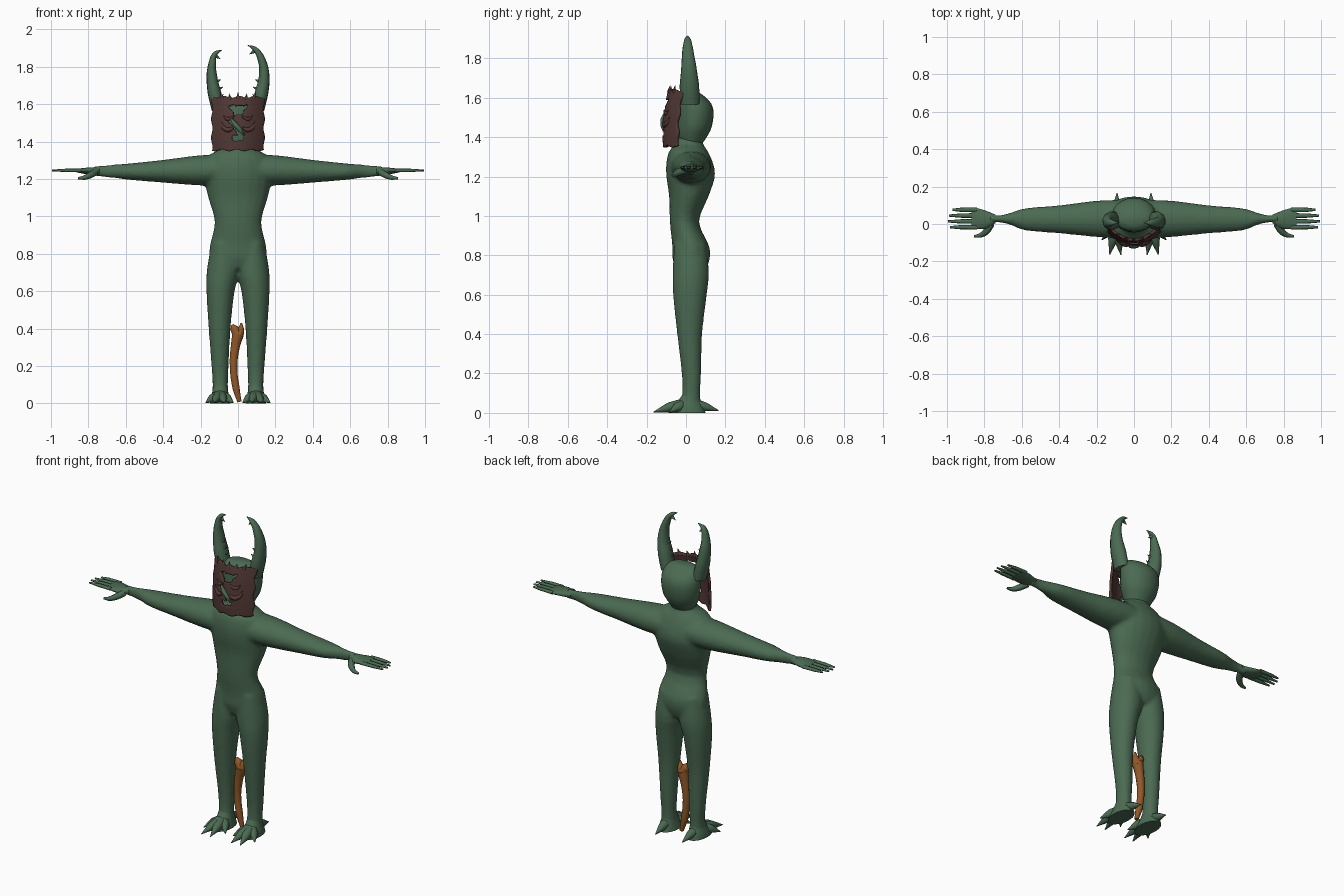
import bpy, bmesh, math
from mathutils import Vector

start = bpy.data.objects.get("Cube")
if start:
    bpy.data.objects.remove(start, do_unlink=True)


def material(name, rgb):
    m = bpy.data.materials.new(name)
    m.use_nodes = True
    m.diffuse_color = (*rgb, 1)
    m.node_tree.nodes["Principled BSDF"].inputs["Base Color"].default_value = (*rgb, 1)
    return m


GREEN = material("moss green", (0.07, 0.145, 0.085))
BROWN = material("dark brown", (0.085, 0.04, 0.036))
ORANGE = material("burnt orange", (0.29, 0.1, 0.022))


def add_object(name, mesh, mat, angle=60):
    ob = bpy.data.objects.new(name, mesh)
    bpy.context.collection.objects.link(ob)
    mesh.materials.clear()
    mesh.materials.append(mat)
    bpy.ops.object.select_all(action="DESELECT")
    ob.select_set(True)
    bpy.context.view_layer.objects.active = ob
    bpy.ops.object.shade_smooth_by_angle(angle=math.radians(angle))
    return ob


def finish(bm, name, mat, angle=60):
    bmesh.ops.recalc_face_normals(bm, faces=bm.faces[:])
    mesh = bpy.data.meshes.new(name)
    bm.to_mesh(mesh)
    bm.free()
    return add_object(name, mesh, mat, angle)


def resample(rows, steps):
    """Catmull-Rom smoothing of a list of rows."""
    out = []
    for i in range(len(rows) - 1):
        p = [rows[max(i - 1, 0)], rows[i], rows[i + 1], rows[min(i + 2, len(rows) - 1)]]
        for k in range(steps):
            t = k / steps
            out.append([b + t * ((c - a) + t * ((2 * a - 5 * b + 4 * c - d)
                        + t * (3 * (b - c) + d - a))) / 2 if k else b
                        for a, b, c, d in zip(*p)])
            if k:
                out[-1] = [b + 0.5 * t * (c - a + t * (2 * a - 5 * b + 4 * c - d
                           + t * (3 * (b - c) + d - a))) for a, b, c, d in zip(*p)]
    return out + [list(rows[-1])]


def loft(bm, rows, axis, side=1, sides=20, steps=3):
    """Oval rings; row = position on axis, then min/max of the other two directions."""
    rings = []
    for t, a0, a1, b0, b1 in resample(rows, steps):
        ring = []
        for k in range(sides):
            ang = math.tau * k / sides
            a = (a0 + a1) / 2 + (a1 - a0) / 2 * math.cos(ang)
            b = (b0 + b1) / 2 + (b1 - b0) / 2 * math.sin(ang)
            co = (t, a, b) if axis == "x" else (a, b, t)
            ring.append(bm.verts.new((co[0] * side, co[1], co[2])))
        rings.append(ring)
    for low, high in zip(rings, rings[1:]):
        for k in range(sides):
            n = (k + 1) % sides
            bm.faces.new((low[k], low[n], high[n], high[k]))
    bm.faces.new(rings[0])
    bm.faces.new(rings[-1])


def tube(name, points, mat, stretch=(1, 1, 1), sides=2):
    """Tapered sweep; each point = x, y, z, radius."""
    curve = bpy.data.curves.new(name, "CURVE")
    curve.dimensions = "3D"
    curve.bevel_depth = 1
    curve.bevel_resolution = sides
    curve.resolution_u = 4
    curve.use_fill_caps = True
    spline = curve.splines.new("BEZIER")
    spline.bezier_points.add(len(points) - 1)
    origin = Vector(points[0][:3])
    for bp, (x, y, z, r) in zip(spline.bezier_points, points):
        bp.co = Vector((x, y, z)) - origin
        bp.radius = r
        bp.handle_left_type = bp.handle_right_type = "AUTO"
    helper = bpy.data.objects.new(name, curve)
    bpy.context.collection.objects.link(helper)
    deps = bpy.context.evaluated_depsgraph_get()
    mesh = bpy.data.meshes.new_from_object(helper.evaluated_get(deps))
    bpy.data.objects.remove(helper, do_unlink=True)
    for v in mesh.vertices:
        v.co = Vector([c * s for c, s in zip(v.co, stretch)]) + origin
    mesh.name = name
    return add_object(name, mesh, mat)


# Body: torso, legs and arms fused into one skin
TORSO = [(0.72, -.12, .12, -.05, .1), (0.78, -.152, .152, -.068, .12),
         (0.85, -.15, .15, -.07, .117), (0.97, -.125, .125, -.082, .066),
         (1.1, -.16, .16, -.086, .115), (1.2, -.18, .18, -.1, .147),
         (1.27, -.18, .18, -.1, .137), (1.33, -.15, .15, -.085, .11),
         (1.37, -.08, .08, -.05, .085), (1.43, -.07, .07, -.03, .08)]
LEG = [(0.86, .02, .14, -.06, .1), (0.72, -.01, .166, -.068, .117), (0.6, .018, .169, -.066, .106),
       (0.4, .04, .157, -.045, .082), (0.2, .05, .142, -.022, .077),
       (0.1, .054, .136, -.02, .072), (0.03, .05, .14, -.035, .075)]
ARM = [(0.05, -.08, .13, 1.17, 1.33), (0.2, -.07, .125, 1.165, 1.327),
       (0.4, -.05, .1, 1.18, 1.302), (0.58, -.035, .085, 1.195, 1.283),
       (0.66, -.005, .06, 1.205, 1.277), (0.73, .01, .045, 1.21, 1.272), (0.77, .0, .06, 1.215, 1.268)]
bm = bmesh.new()
loft(bm, TORSO, "z")
for side in (1, -1):
    loft(bm, LEG, "z", side)
    loft(bm, ARM, "x", side)
body = finish(bm, "body", GREEN)
remesh = body.modifiers.new("fuse", "REMESH")
remesh.mode = "VOXEL"
remesh.voxel_size = 0.011
remesh.use_smooth_shade = True
relax = body.modifiers.new("relax", "SMOOTH")
relax.factor = 0.5
relax.iterations = 5

# Head
HEAD = [(1.35, -.06, .06, -.02, .07), (1.4, -.085, .085, -.04, .105), (1.45, -.108, .108, -.045, .13),
        (1.52, -.118, .118, -.045, .14), (1.57, -.115, .115, -.042, .128),
        (1.61, -.1, .1, -.035, .09), (1.63, -.06, .06, -.01, .06)]
bm = bmesh.new()
loft(bm, HEAD, "z")
finish(bm, "head", GREEN)

# Hands, feet and horns
PALM = [(0.74, .005, .05, 1.222, 1.262), (0.79, -.025, .07, 1.222, 1.262),
        (0.84, -.027, .085, 1.23, 1.257), (0.87, -.024, .084, 1.237, 1.253)]
FOOT = [(0.0, .04, .15, -.09, .1), (0.025, .045, .147, -.075, .09),
        (0.06, .052, .138, -.04, .075), (0.1, .058, .132, -.015, .065)]
TOES = [(.025, -.085), (.07, -.165), (.13, -.165), (.172, -.085)]
for side, label in ((1, "left"), (-1, "right")):
    bm = bmesh.new()
    loft(bm, PALM, "x", side, 14)
    finish(bm, label + "_palm", GREEN)
    for i in range(4):
        y = -.017 + .031 * i
        tip = (.985, .995, .99, .97)[i]
        tube(f"{label}_finger_{i}", [(side * .84, y, 1.245, .013), (side * .92, y, 1.246, .012),
             (side * tip, y, 1.245, .006)], GREEN, (1, 1, .75))
    tube(label + "_thumb", [(side * .765, .0, 1.235, .02), (side * .79, -.04, 1.22, .018),
         (side * .82, -.06, 1.208, .013), (side * .855, -.066, 1.203, .006)], GREEN)

    bm = bmesh.new()
    loft(bm, FOOT, "z", side, 16)
    finish(bm, label + "_foot", GREEN)
    for i, (x, y) in enumerate(TOES):
        mid = (.095 + x) / 2
        tube(f"{label}_toe_{i}", [(side * .095, -.005, .045, .03), (side * mid, y * .5, .028, .026),
             (side * x, y, .004, .002)], GREEN)
    tube(label + "_heel_spur", [(side * .095, .04, .045, .03), (side * .093, .1, .03, .022),
         (side * .09, .165, .012, .002)], GREEN)

    # the right horn leans slightly less far inward
    lean = 0 if side > 0 else .032
    drop = lean * .8
    tube(label + "_horn", [(side * .105, .02, 1.57, .036), (side * .126, .018, 1.66, .037),
         (side * .14, .016, 1.75, .029), (side * (.125 + lean * .4), .012, 1.84 - drop, .021),
         (side * (.09 + lean), .011, 1.895 - drop, .013),
         (side * (.052 + lean), .01, 1.915 - drop, .001)], GREEN, (1, 1.35, 1), 3)
    for i, (x, z) in enumerate([(.105, 1.64), (.108, 1.68), (.118, 1.72), (.09, 1.885 - drop)]):
        inset = lean if i == 3 else 0
        tube(f"{label}_horn_barb_{i}", [(side * (x + inset), .01, z, .012),
             (side * (x + inset - .028), .01, z + .012 - .03 * (i == 3), .001)], GREEN)


# Mask: a bowed plate with ragged rim and cut openings
def mask_y(x, z):
    h = (z - 1.5) / .145
    return -.108 + .075 * (x / .138) ** 2 + .014 * h + .012 * h * h


def opening(x, z):
    brow = 1.54 < z < 1.592 and abs(x) < .05 * (z - 1.52) / .065
    cheek = 1.43 < z < 1.52 and abs(x + .01 + (z - 1.475) * .7) < .017
    chin = 1.405 < z < 1.43 and abs(x) < .028
    return brow or cheek or chin


N = 36
bm = bmesh.new()
grid = []
for j in range(N + 1):
    row = []
    for i in range(N + 1):
        u, v = 2 * i / N - 1, 2 * j / N - 1
        x = u * (.135 + .004 * math.sin(9 * v) * abs(u))
        z = 1.495 + v * (.142 + .005 * math.sin(11 * u + v) * abs(v))
        row.append(bm.verts.new((x, mask_y(x, z), z)))
    grid.append(row)
for j in range(N):
    for i in range(N):
        quad = (grid[j][i], grid[j][i + 1], grid[j + 1][i + 1], grid[j + 1][i])
        centre = sum((v.co for v in quad), Vector()) / 4
        if not opening(centre.x, centre.z):
            bm.faces.new(quad)
bmesh.ops.delete(bm, geom=[v for v in bm.verts if not v.link_faces], context="VERTS")
mask = finish(bm, "mask", BROWN, 40)
solid = mask.modifiers.new("thickness", "SOLIDIFY")
solid.thickness = 0.014
solid.offset = 0


# Raised ornaments on the mask
def ornament(name, path, mat):
    tube(name, [(x, mask_y(x, z) - .008, z, r) for x, z, r in path], mat)


for side, label in ((1, "left"), (-1, "right")):
    ornament(label + "_mask_tusk", [(side * .025, 1.475, .006), (side * .05, 1.462, .013),
             (side * .078, 1.475, .011), (side * .09, 1.51, .001)], BROWN)
    ornament(label + "_mask_brow", [(side * .02, 1.535, .004), (side * .055, 1.52, .011),
             (side * .08, 1.54, .001)], BROWN)
ornament("mask_nose", [(-.04, 1.525, .004), (-.015, 1.49, .014), (.012, 1.46, .012),
         (.03, 1.43, .002)], GREEN)
for i in range(5):
    x = -.08 + .04 * i
    tube(f"mask_crest_spike_{i}", [(x, mask_y(x, 1.63), 1.625, .012),
         (x + .008 * (i - 2), mask_y(x, 1.63) + .005, 1.662 - .006 * (i % 2), .001)], BROWN)

# Curved club standing between the legs
tube("club_shaft", [(.008, .03, .008, .012), (-.01, .03, .08, .02), (-.024, .03, .2, .021),
     (-.015, .03, .3, .025), (.0, .03, .37, .032)], ORANGE, sides=3)
tube("club_right_knob", [(.0, .03, .36, .028), (-.02, .03, .4, .022), (-.032, .03, .42, .008)], ORANGE)
tube("club_left_knob", [(.0, .03, .355, .028), (.014, .03, .39, .02), (.018, .03, .43, .004)], ORANGE)
